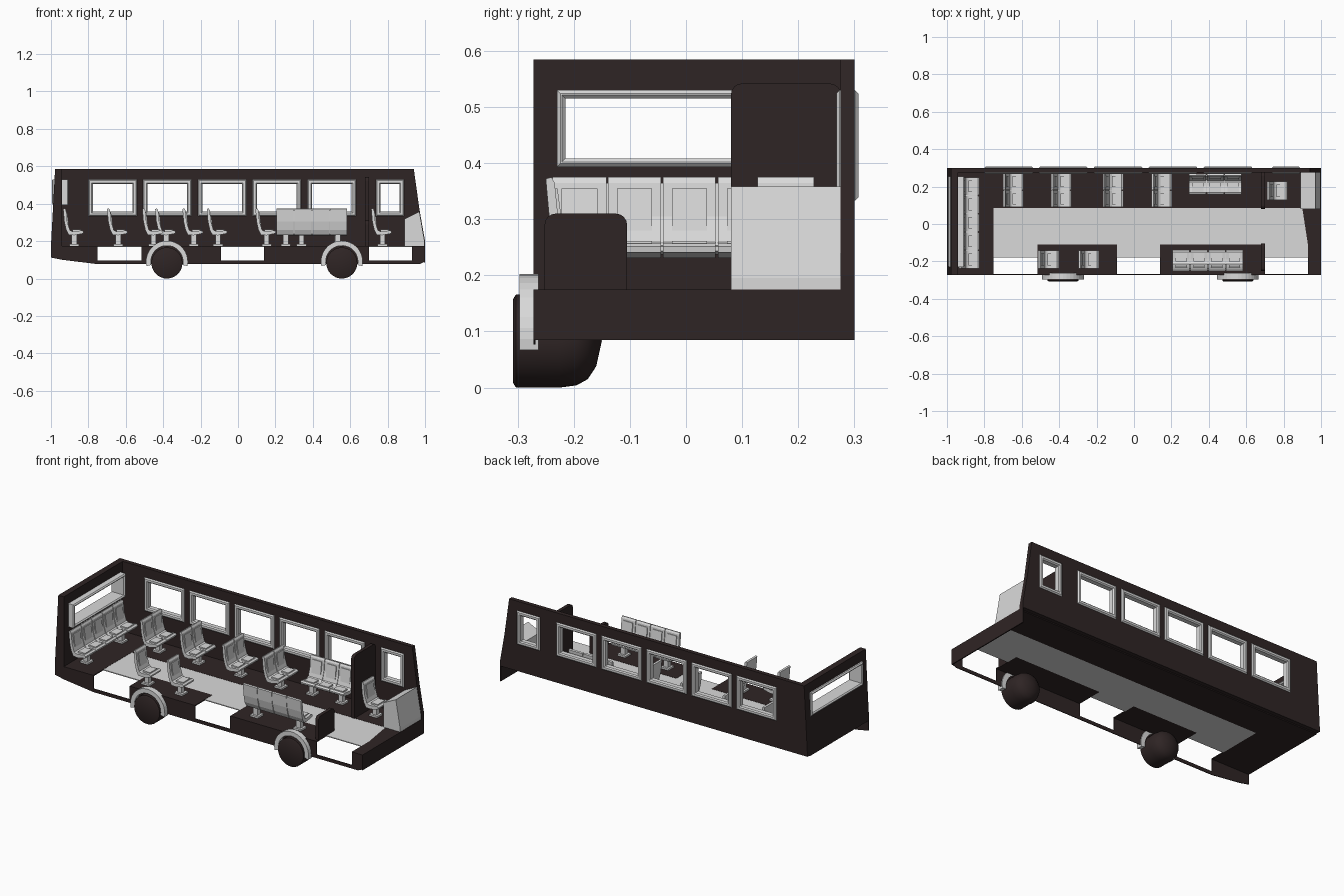
import bpy, bmesh, math
from mathutils import Matrix, Vector

cube = bpy.data.objects.get("Cube")
if cube:
    bpy.data.objects.remove(cube, do_unlink=True)


def material(name, rgb):
    m = bpy.data.materials.new(name)
    m.use_nodes = True
    m.diffuse_color = (*rgb, 1)
    m.node_tree.nodes["Principled BSDF"].inputs["Base Color"].default_value = (*rgb, 1)
    return m


DARK = material("dark brown", (0.028, 0.018, 0.018))
LIGHT = material("light grey", (0.7, 0.7, 0.7))
FLOOR = 0.175
NEAR, FAR = -0.272, 0.30      # outer faces of the cut side and the window side

# Placement rules: profile coordinates (a, b) and depth d to x, y, z
SIDE = lambda a, b, d: (a, d, b)
END = lambda a, b, d: (d, a, b)
PLAN = lambda a, b, d: (a, b, d)


def finish(name, bm, mat, smooth=False):
    bmesh.ops.recalc_face_normals(bm, faces=bm.faces)
    me = bpy.data.meshes.new(name)
    bm.to_mesh(me)
    bm.free()
    me.materials.append(mat)
    ob = bpy.data.objects.new(name, me)
    bpy.context.collection.objects.link(ob)
    if smooth:
        bpy.ops.object.select_all(action='DESELECT')
        ob.select_set(True)
        bpy.context.view_layer.objects.active = ob
        bpy.ops.object.shade_smooth_by_angle(angle=math.radians(35))
    return ob


def add_prism(bm, pts, place, d0, d1):
    lo, hi = [[bm.verts.new(place(a, b, d)) for a, b in pts] for d in (d0, d1)]
    bm.faces.new(lo)
    bm.faces.new(hi)
    for i in range(len(pts)):
        j = (i + 1) % len(pts)
        bm.faces.new((lo[i], lo[j], hi[j], hi[i]))


def prism(name, pts, place, d0, d1, mat=DARK):
    bm = bmesh.new()
    add_prism(bm, pts, place, d0, d1)
    return finish(name, bm, mat)


def rect(a0, a1, b0, b1):
    return [(a0, b0), (a1, b0), (a1, b1), (a0, b1)]


def round_top(a0, a1, b0, b1, r):
    arc = [(math.cos(t * math.pi / 8), math.sin(t * math.pi / 8)) for t in range(5)]
    return ([(a0, b0), (a1, b0)] + [(a1 - r + r * c, b1 - r + r * s) for c, s in arc]
            + [(a0 + r - r * c, b1 - r + r * s) for c, s in reversed(arc)])


def cut_holes(wall, holes, place, d0, d1):
    """Cut rectangular openings through a wall."""
    bm = bmesh.new()
    for h in holes:
        add_prism(bm, rect(*h), place, d0, d1)
    cutter = finish("window_cutter", bm, DARK)
    cutter.hide_render = True
    mod = wall.modifiers.new("openings", 'BOOLEAN')
    mod.operation, mod.object, mod.solver = 'DIFFERENCE', cutter, 'EXACT'
    dg = bpy.context.evaluated_depsgraph_get()
    wall.data = bpy.data.meshes.new_from_object(wall.evaluated_get(dg))
    wall.modifiers.clear()
    bpy.data.objects.remove(cutter, do_unlink=True)


def frame(name, hole, place, d0, d1, w):
    """Window surround with chamfered edges, swept around an opening."""
    a0, a1, b0, b1 = hole
    c = 0.006
    section = [(0, d0 + c), (c, d0), (w - c, d0), (w, d0 + c),
               (w, d1 - c), (w - c, d1), (c, d1), (0, d1 - c)]
    bm = bmesh.new()
    rings = []
    for a, b, sa, sb in ((a0, b0, 1, 1), (a1, b0, -1, 1), (a1, b1, -1, -1), (a0, b1, 1, -1)):
        rings.append([bm.verts.new(place(a + sa * o, b + sb * o, d)) for o, d in section])
    n = len(section)
    for k in range(4):
        p, q = rings[k], rings[(k + 1) % 4]
        for i in range(n):
            j = (i + 1) % n
            bm.faces.new((p[i], p[j], q[j], q[i]))
    finish(name, bm, LIGHT)


def inner(hole, w):
    a0, a1, b0, b1 = hole
    return a0 + w, a1 - w, b0 + w, b1 - w


# Window side wall
W = 0.024
windows = [(x, x + 0.26, 0.333, 0.53) for x in (-0.80, -0.508, -0.215, 0.078, 0.372)]
windows.append((0.738, 0.888, 0.333, 0.53))
side = prism("left_side_wall", [(-1, FLOOR), (1, FLOOR), (1, 0.2), (0.97, 0.37),
             (0.94, 0.585), (-0.978, 0.585)], SIDE, 0.275, FAR)
cut_holes(side, [inner(h, W - 0.006) for h in windows], SIDE, 0.2, 0.4)
for i, h in enumerate(windows):
    frame(f"side_window_frame_{i + 1}", h, SIDE, 0.268, 0.307, W)

# Rear wall
rear_window = (-0.23, 0.255, 0.393, 0.53)
rear = prism("rear_wall", [(-1, FLOOR), (-0.942, FLOOR), (-0.942, 0.585), (-0.978, 0.585)],
             SIDE, NEAR, 0.276)
cut_holes(rear, [inner(rear_window, 0.008)], END, -1.2, -0.8)
frame("rear_window_frame", rear_window, END, -0.995, -0.905, 0.015)

# Floors: raised dark decks around a light aisle
T0 = FLOOR - 0.006
prism("rear_deck", rect(-0.998, -0.75, NEAR, 0.276), PLAN, T0, FLOOR)
prism("left_deck", rect(-0.75, 0.998, 0.085, 0.276), PLAN, T0, FLOOR)
prism("right_rear_deck", rect(-0.515, -0.09, NEAR, -0.11), PLAN, T0, FLOOR)
prism("right_front_deck", rect(0.14, 0.70, NEAR, -0.11), PLAN, T0, FLOOR)
prism("front_deck", [(0.90, 0.085), (0.998, 0.085), (0.998, NEAR), (0.93, NEAR), (0.93, -0.11)],
      PLAN, T0, FLOOR)
prism("aisle_floor", [(-0.75, 0.085), (-0.75, -0.18), (-0.515, -0.18), (-0.515, -0.11),
      (-0.09, -0.11), (-0.09, -0.18), (0.14, -0.18), (0.14, -0.11), (0.70, -0.11),
      (0.70, -0.18), (0.93, -0.18), (0.93, -0.11), (0.90, 0.085)], PLAN, T0, FLOOR - 0.001, LIGHT)

# Lower skirt with three doorways, and the front panel
prism("right_skirt", [(-1, FLOOR), (-1, 0.112), (-0.94, 0.1), (-0.75, 0.077), (0.97, 0.077),
      (1, 0.09), (1, FLOOR), (0.93, FLOOR), (0.93, 0.097), (0.70, 0.097), (0.70, FLOOR),
      (0.14, FLOOR), (0.14, 0.097), (-0.09, 0.097), (-0.09, FLOOR), (-0.515, FLOOR),
      (-0.515, 0.097), (-0.75, 0.097), (-0.75, FLOOR)], SIDE, NEAR, NEAR + 0.004)
prism("front_panel", rect(NEAR, FAR, 0.085, FLOOR), END, 0.994, 1.0)

# Partitions and dashboard
prism("driver_partition", round_top(0.08, 0.276, FLOOR, 0.542, 0.02), END, 0.68, 0.70)
prism("door_partition", round_top(-0.252, -0.105, FLOOR, 0.31, 0.02), END, 0.68, 0.70)
prism("dashboard", [(0.89, FLOOR), (0.998, FLOOR), (0.998, 0.195), (0.97, 0.358), (0.89, 0.318)],
      SIDE, 0.08, 0.275, LIGHT)

# Wheels and arches on the cut side
for name, x in (("rear", -0.38), ("front", 0.555)):
    bm = bmesh.new()
    profile = [(0, -0.308), (0.075, -0.308), (0.083, -0.303), (0.083, -0.225), (0.079, -0.195),
               (0.068, -0.175), (0.045, -0.16), (0, -0.15)]
    vs = [bm.verts.new((x + r, y, 0.083)) for r, y in profile]
    es = [bm.edges.new(e) for e in zip(vs, vs[1:])]
    bmesh.ops.spin(bm, geom=vs + es, cent=(x, 0, 0.083), axis=(0, 1, 0),
                   angle=math.tau, steps=32)
    bmesh.ops.remove_doubles(bm, verts=bm.verts, dist=1e-5)
    finish(f"{name}_wheel", bm, DARK, True)

    angles = [math.radians(-12 + 204 * i / 20) for i in range(21)]
    ring = [(x + r * math.cos(t), 0.09 + r * math.sin(t))
            for r, ts in ((0.112, angles), (0.086, angles[::-1])) for t in ts]
    prism(f"{name}_wheel_arch", ring, SIDE, -0.297, -0.263, LIGHT)

# Seats: bent shells on pedestals, local forward is +x and width runs along y
SHELL = [(0, 0.197), (0.010, 0.2), (0.016, 0.19), (0.022, 0.13), (0.036, 0.084), (0.052, 0.076),
         (0.1, 0.082), (0.11, 0.076), (0.108, 0.066), (0.06, 0.056), (0.03, 0.058),
         (0.016, 0.085), (0.006, 0.13)]
CORE = [(0.003, 0.19), (0.012, 0.19), (0.018, 0.13), (0.034, 0.078), (0.1, 0.076),
        (0.1, 0.068), (0.03, 0.062), (0.008, 0.13)]


def seat(name, x, y, width, pads, legs, turn=0):
    bm = bmesh.new()
    step = width / pads
    for i in range(pads):
        y0 = -width / 2 + i * step
        add_prism(bm, SHELL, SIDE, y0 + 0.002, y0 + step - 0.002)
        # raised cushion on the backrest and on the seat
        m = step * 0.18
        add_prism(bm, [(0.014, 0.18), (0.021, 0.18), (0.031, 0.105), (0.024, 0.105)], SIDE,
                  y0 + m, y0 + step - m)
        add_prism(bm, rect(0.05, 0.096, 0.074, 0.086), SIDE, y0 + m, y0 + step - m)
    add_prism(bm, CORE, SIDE, -width / 2 + 0.004, width / 2 - 0.004)
    for ly in legs:
        add_prism(bm, rect(0.046, 0.074, ly - 0.014, ly + 0.014), PLAN, 0.008, 0.062)
        add_prism(bm, rect(0.034, 0.086, ly - 0.026, ly + 0.026), PLAN, 0, 0.01)
    bm.transform(Matrix.Translation((x, y, FLOOR)) @ Matrix.Rotation(math.radians(turn), 4, 'Z'))
    finish(name, bm, LIGHT)


seat("rear_bench", -0.935, 0.006, 0.49, 5, (-0.16, 0.16))
for i, x in enumerate((-0.70, -0.443, -0.167, 0.093)):
    seat(f"left_seat_{i + 1}", x, 0.181, 0.185, 2, (0,))
for i, x in enumerate((-0.512, -0.297)):
    seat(f"right_seat_{i + 1}", x, -0.19, 0.1, 1, (0,))
seat("driver_seat", 0.712, 0.178, 0.105, 1, (0,))
seat("left_bench", 0.435, 0.268, 0.285, 3, (-0.095, 0.095), -90)
seat("right_bench", 0.395, -0.25, 0.38, 4, (-0.14, 0.14), 90)
